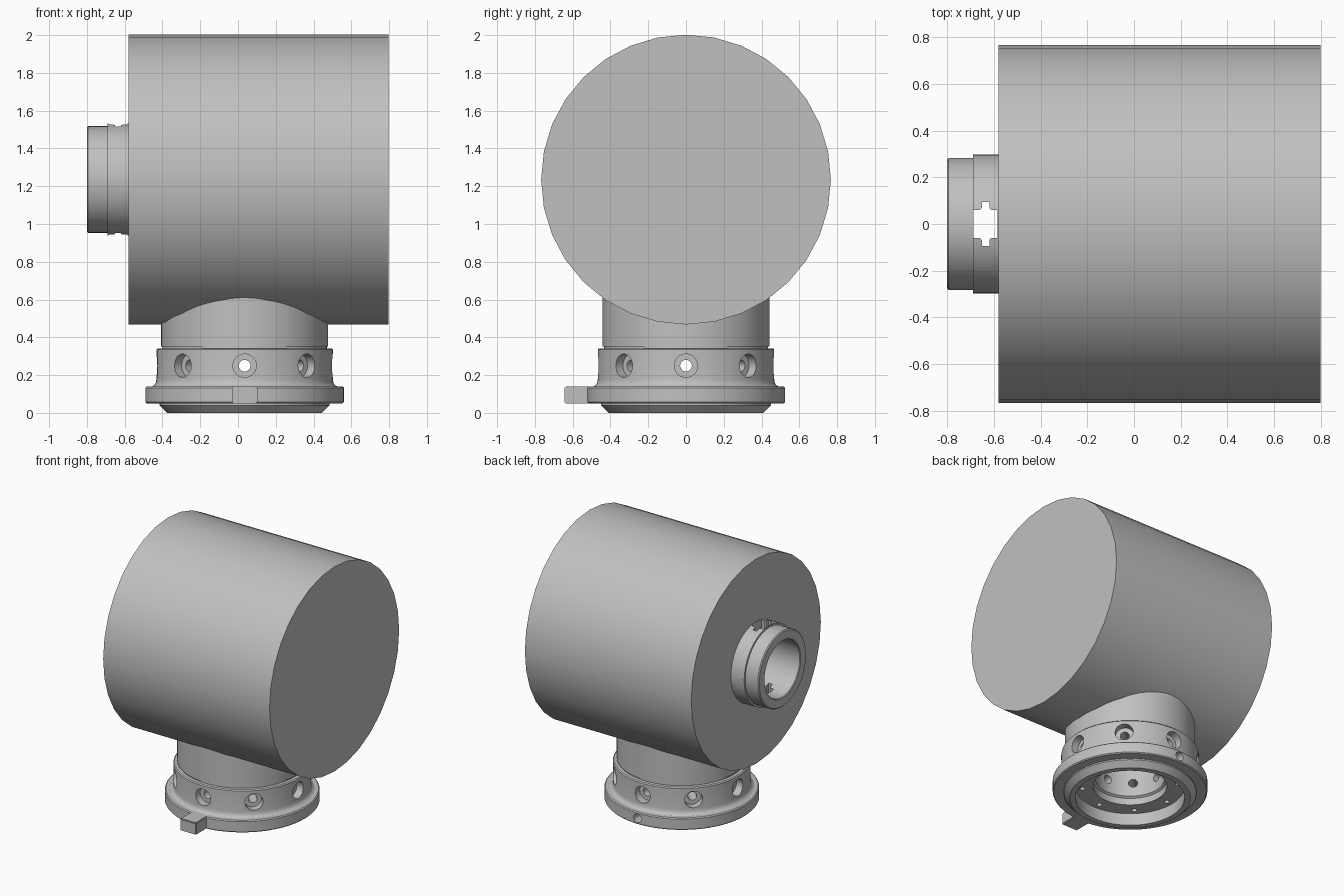
import bpy, bmesh, math
from mathutils import Matrix, Vector

cube = bpy.data.objects.get("Cube")
if cube:
    bpy.data.objects.remove(cube, do_unlink=True)

GREY = (0.53, 0.53, 0.53, 1)
mat = bpy.data.materials.new("plain grey")
mat.use_nodes = True
mat.diffuse_color = GREY
bsdf = next(n for n in mat.node_tree.nodes if n.type == 'BSDF_PRINCIPLED')
bsdf.inputs["Base Color"].default_value = GREY

BASE_X = 0.035          # axis of the mounting base
DRUM_Z, DRUM_R = 1.235, 0.767
ALONG_X = Matrix.Rotation(math.pi / 2, 4, 'Y')


def make(name, bm):
    bmesh.ops.recalc_face_normals(bm, faces=bm.faces)
    mesh = bpy.data.meshes.new(name)
    bm.to_mesh(mesh)
    bm.free()
    mesh.materials.append(mat)
    ob = bpy.data.objects.new(name, mesh)
    bpy.context.collection.objects.link(ob)
    return ob


def lathe(name, profile, matrix, steps=72):
    """Revolve a closed (radius, height) outline about local z."""
    bm = bmesh.new()
    rings = []
    for i in range(steps):
        a = math.tau * i / steps
        rings.append([bm.verts.new((r * math.cos(a), r * math.sin(a), h)) for r, h in profile])
    n = len(profile)
    for i in range(steps):
        a, b = rings[i], rings[(i + 1) % steps]
        for j in range(n):
            k = (j + 1) % n
            bm.faces.new((a[j], b[j], b[k], a[k]))
    bm.transform(matrix)
    return make(name, bm)


def rod(bm, start, end, radius, steps=24):
    """Add a solid cylinder between two points."""
    start, end = Vector(start), Vector(end)
    d = end - start
    turn = d.to_track_quat('Z', 'Y').to_matrix().to_4x4()
    bmesh.ops.create_cone(bm, cap_ends=True, segments=steps, radius1=radius, radius2=radius,
                          depth=d.length, matrix=Matrix.Translation((start + end) / 2) @ turn)


def box(bm, lo, hi):
    lo, hi = Vector(lo), Vector(hi)
    bmesh.ops.create_cube(bm, size=1, matrix=Matrix.Translation((lo + hi) / 2)
                          @ Matrix.Diagonal((*(hi - lo), 1)))


def cut(target, bm):
    """Subtract a cutter mesh and discard it."""
    cutter = make("cutter", bm)
    cutter.hide_render = True
    mod = target.modifiers.new("cut", 'BOOLEAN')
    mod.operation, mod.solver, mod.object = 'DIFFERENCE', 'EXACT', cutter
    bpy.context.view_layer.objects.active = target
    bpy.ops.object.modifier_apply(modifier=mod.name)
    bpy.data.objects.remove(cutter, do_unlink=True)


# Mounting base: chamfered foot, flange, collar, neck and stepped bore
base = lathe("mounting_base", [
    (0.37, 0), (0.41, 0), (0.45, 0.04), (0.45, 0.05), (0.518, 0.05), (0.525, 0.057),
    (0.525, 0.133), (0.518, 0.14), (0.49, 0.14), (0.477, 0.148), (0.47, 0.16), (0.467, 0.18),
    (0.467, 0.335), (0.46, 0.342), (0.435, 0.342), (0.435, 0.352), (0.442, 0.352),
    (0.442, 0.66), (0.235, 0.66), (0.235, 0.15), (0.25, 0.14), (0.25, 0.09), (0.37, 0.09),
], Matrix.Translation((BASE_X, 0, 0)))

# Counterbored radial holes and the small bolt holes underneath
spot, through, bolts = bmesh.new(), bmesh.new(), bmesh.new()
for i in range(8):
    a = math.tau * i / 8
    c, s = math.cos(a), math.sin(a)

    def at(r, z):
        return (BASE_X + r * c, r * s, z)
    rod(spot, at(0.41, 0.25), at(0.55, 0.25), 0.062)
    rod(through, at(0.2, 0.25), at(0.45, 0.25), 0.031)
    rod(bolts, at(0.325, 0.05), at(0.325, 0.15), 0.018)
# Locating hole at the back of the flange
rod(bolts, (BASE_X, 0.44, 0.095), (BASE_X, 0.6, 0.095), 0.032)
for cutter in (spot, through, bolts):
    cut(base, cutter)

# Locating tab at the front of the flange
bm = bmesh.new()
box(bm, (BASE_X - 0.067, -0.642, 0.05), (BASE_X + 0.067, -0.46, 0.14))
bmesh.ops.bevel(bm, geom=bm.edges[:], offset=0.006, segments=2, affect='EDGES')
tab = make("locating_tab", bm)

# Drum with a blind bore in its right end
bm = bmesh.new()
rod(bm, (-0.58, 0, DRUM_Z), (0.798, 0, DRUM_Z), DRUM_R, 32)
drum = make("drum", bm)
bm = bmesh.new()
rod(bm, (-0.7, 0, DRUM_Z), (-0.1, 0, DRUM_Z), 0.212, 64)
cut(drum, bm)

# Hollow spigot with a collar, slotted through top and bottom
spigot = lathe("spigot", [
    (0.21, -0.795), (0.215, -0.8), (0.276, -0.8), (0.283, -0.793), (0.283, -0.69),
    (0.297, -0.69), (0.297, -0.57), (0.21, -0.57),
], Matrix.Translation((0, 0, DRUM_Z)) @ ALONG_X)
bm = bmesh.new()
box(bm, (-0.686, -0.094, DRUM_Z - 0.4), (-0.584, 0.094, DRUM_Z + 0.4))
upright = [e for e in bm.edges if abs(e.verts[0].co.z - e.verts[1].co.z) > 0.1]
bmesh.ops.bevel(bm, geom=upright, offset=0.035, segments=5, affect='EDGES')
cut(spigot, bm)

# Smooth round walls, crisp edges
bpy.ops.object.select_all(action='DESELECT')
for ob in (base, tab, drum, spigot):
    ob.select_set(True)
bpy.context.view_layer.objects.active = base
bpy.ops.object.shade_smooth_by_angle(angle=math.radians(30))
